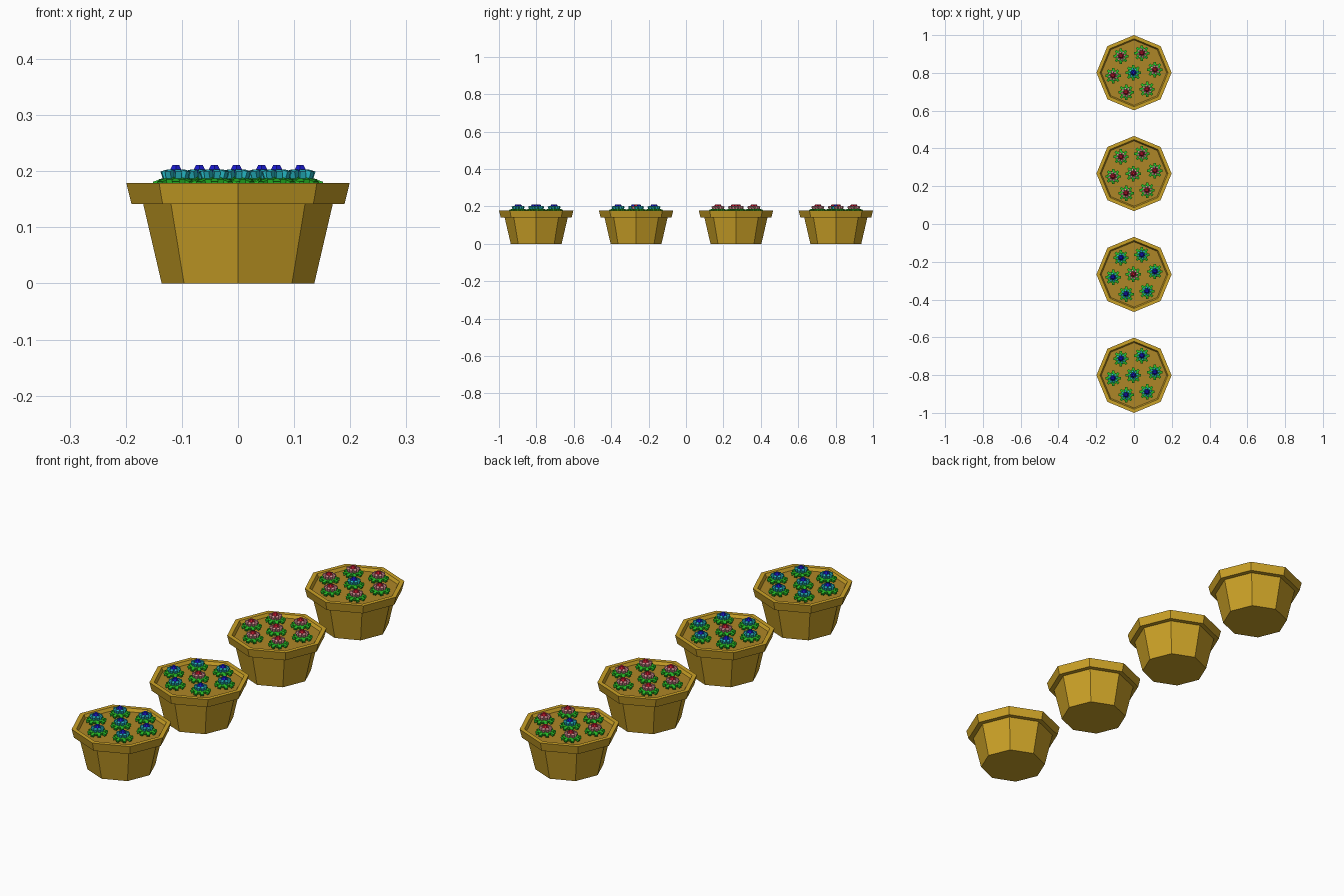
import bpy, bmesh, math
from mathutils import Matrix, Vector

if "Cube" in bpy.data.objects:
    bpy.data.objects.remove(bpy.data.objects["Cube"])


def material(name, rgb):
    m = bpy.data.materials.new(name)
    m.diffuse_color = (*rgb, 1)
    m.use_nodes = True
    m.node_tree.nodes["Principled BSDF"].inputs["Base Color"].default_value = m.diffuse_color
    return m


clay = material("clay", (0.60, 0.36, 0.02))
soil = material("soil", (0.42, 0.24, 0.02))
green = material("leaf_green", (0.02, 0.50, 0.02))
cyan = material("cyan", (0.02, 0.50, 0.58))
blue = material("blue", (0.01, 0.01, 0.60))
pink = material("pink", (0.75, 0.30, 0.32))
red = material("red", (0.55, 0.01, 0.03))


def finish(bm, name, mats):
    bmesh.ops.recalc_face_normals(bm, faces=bm.faces)
    me = bpy.data.meshes.new(name)
    bm.to_mesh(me)
    bm.free()
    for m in mats:
        me.materials.append(m)
    return me


def place(me, name, loc):
    ob = bpy.data.objects.new(name, me)
    ob.location = loc
    bpy.context.collection.objects.link(ob)


def pot_mesh():
    # octagonal profile: tapered body, flared rim, inner wall, soil
    profile = [(0.136, 0), (0.169, 0.142), (0.190, 0.142), (0.199, 0.179),
               (0.180, 0.179), (0.173, 0.166)]
    bm = bmesh.new()
    rings = [[bm.verts.new((r * math.cos(i * math.pi / 4), r * math.sin(i * math.pi / 4), z))
              for i in range(8)] for r, z in profile]
    for a, b in zip(rings, rings[1:]):
        for i in range(8):
            j = (i + 1) % 8
            bm.faces.new((a[i], a[j], b[j], b[i]))
    bm.faces.new(rings[0][::-1])
    bm.faces.new(rings[-1]).material_index = 1
    return finish(bm, "pot", [clay, soil])


def box_ring(bm, count, radius, z, size, tilt, slot, phase=0.0):
    # ring of small blocks tilted outwards
    for i in range(count):
        a = phase + i * math.tau / count
        mat = (Matrix.Rotation(a, 4, 'Z') @ Matrix.Translation((radius, 0, z))
               @ Matrix.Rotation(tilt, 4, 'Y') @ Matrix.Diagonal((*size, 1)))
        color(bmesh.ops.create_cube(bm, size=1, matrix=mat), slot)


def color(result, slot):
    for f in {f for v in result["verts"] for f in v.link_faces}:
        f.material_index = slot


def flower_mesh(name, petal, centre):
    bm = bmesh.new()
    # stem
    color(bmesh.ops.create_cone(bm, cap_ends=True, segments=6, radius1=0.012, radius2=0.012,
          depth=0.03, matrix=Matrix.Translation((0, 0, 0.177))), 0)
    # leaves, low and outer
    box_ring(bm, 8, 0.030, 0.180, (0.020, 0.013, 0.009), 0.3, 0)
    box_ring(bm, 8, 0.021, 0.183, (0.018, 0.012, 0.009), 0.2, 0, math.pi / 8)
    # petals
    box_ring(bm, 8, 0.019, 0.195, (0.012, 0.011, 0.013), 0.3, 1, 0.2)
    # domed centre
    color(bmesh.ops.create_cone(bm, cap_ends=True, segments=6, radius1=0.015, radius2=0.007,
          depth=0.014, matrix=Matrix.Translation((0, 0, 0.204))), 2)
    return finish(bm, name, [green, petal, centre])


pot = pot_mesh()
blue_flower = flower_mesh("blue_flower", cyan, blue)
red_flower = flower_mesh("red_flower", pink, red)

# four pots: (outer flowers, middle flower)
plan = [(blue_flower, blue_flower), (blue_flower, red_flower),
        (red_flower, red_flower), (red_flower, blue_flower)]
for n, (outer, middle) in enumerate(plan):
    y = -0.801 + n * 0.534
    place(pot, f"pot_{n + 1}", (0, y, 0))
    place(middle, f"middle_flower_{n + 1}", (-0.003, y, 0))
    for k in range(6):
        a = math.radians(8 + 60 * k)
        place(outer, f"flower_{n + 1}_{k + 1}",
              (0.112 * math.cos(a), y + 0.112 * math.sin(a), 0))
